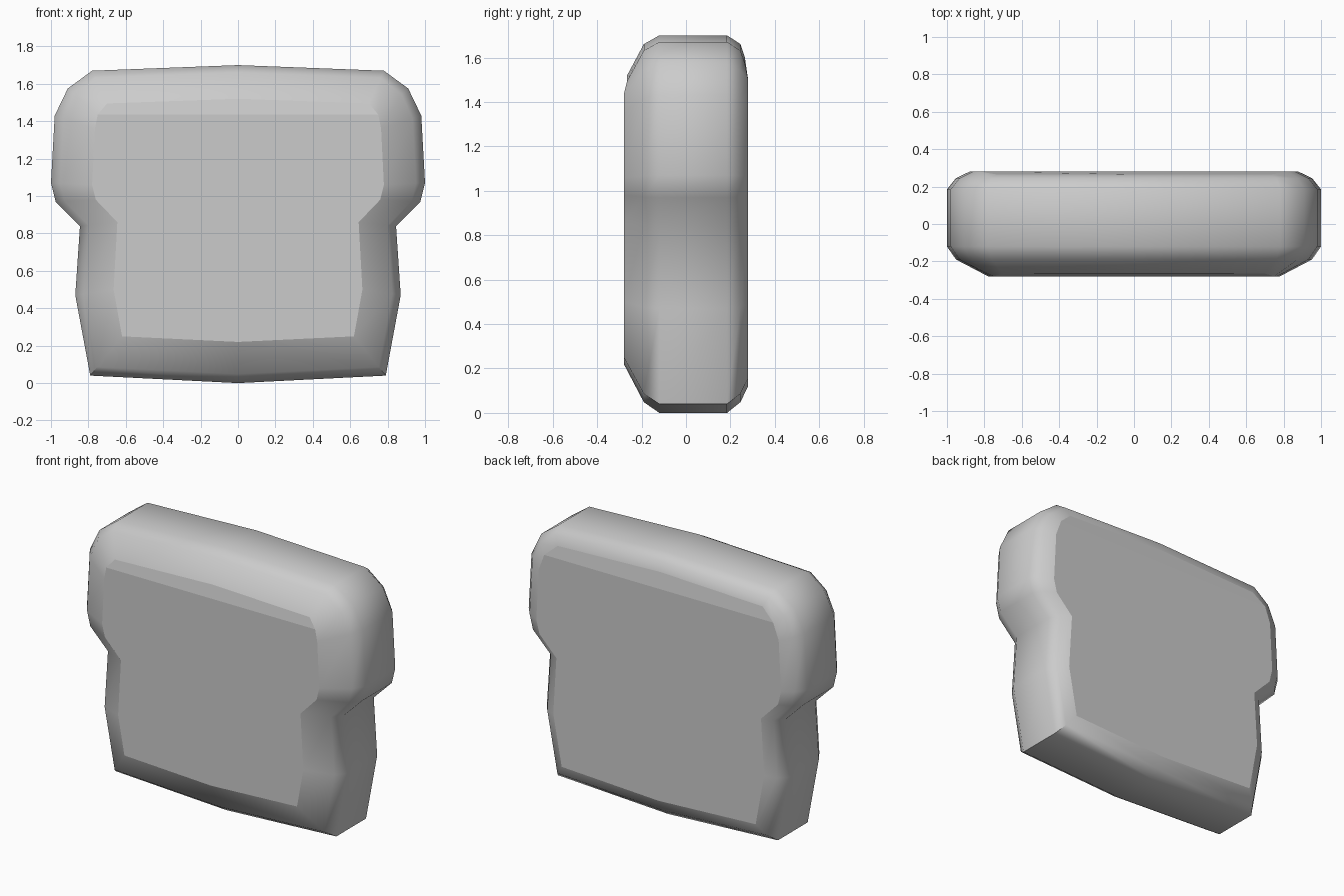
import bpy, bmesh, math

if "Cube" in bpy.data.objects:
    bpy.data.objects.remove(bpy.data.objects["Cube"])

# Right half of the crust outline and of the front crumb outline, bottom centre to top centre (x, z)
outer = [(0, 0), (0.79, 0.04), (0.87, 0.47), (0.845, 0.84), (0.975, 0.97),
         (1.0, 1.07), (0.98, 1.43), (0.91, 1.575), (0.78, 1.67), (0, 1.70)]
inner = [(0, 0.22), (0.62, 0.25), (0.665, 0.50), (0.645, 0.86), (0.76, 0.98),
         (0.78, 1.06), (0.765, 1.36), (0.75, 1.435), (0.70, 1.495), (0, 1.52)]

# Rings front to back: (y, blend from outer to inner outline, y shift of the top edge)
rings = [(-0.28, 1.0, 0.015), (-0.19, 0.22, 0.0), (-0.12, 0.0, 0.0),
         (0.185, 0.0, 0.0), (0.245, 0.22, 0.0), (0.28, 0.55, -0.015)]


def make_ring(bm, y, t, shift):
    half = [(a[0] + (b[0] - a[0]) * t, a[1] + (b[1] - a[1]) * t)
            for a, b in zip(outer, inner)]
    pts = [(x, y + (shift if i >= 8 else 0), z) for i, (x, z) in enumerate(half)]
    pts += [(-x, yy, z) for x, yy, z in reversed(pts[1:-1])]
    return [bm.verts.new(p) for p in pts]


bm = bmesh.new()
loops = [make_ring(bm, *r) for r in rings]
n = len(loops[0])

# Crust sides
for a, b in zip(loops, loops[1:]):
    for i in range(n):
        j = (i + 1) % n
        bm.faces.new((a[i], a[j], b[j], b[i]))

# Flat crumb faces with a slightly sloped strip along the top
caps = []
for loop in (loops[0], loops[-1]):
    caps.append(bm.faces.new(loop[:8] + loop[11:]))
    caps.append(bm.faces.new(loop[7:12]))

bmesh.ops.recalc_face_normals(bm, faces=bm.faces)

# Smooth crust, crisp crumb borders and bottom corners
for f in bm.faces:
    f.smooth = True
for e in bm.edges:
    if e.calc_face_angle(0) > math.radians(55):
        e.smooth = False
for f in caps:
    for e in f.edges:
        e.smooth = False

mesh = bpy.data.meshes.new("bread_slice")
bm.to_mesh(mesh)
bm.free()
bread = bpy.data.objects.new("bread_slice", mesh)
bpy.context.collection.objects.link(bread)
